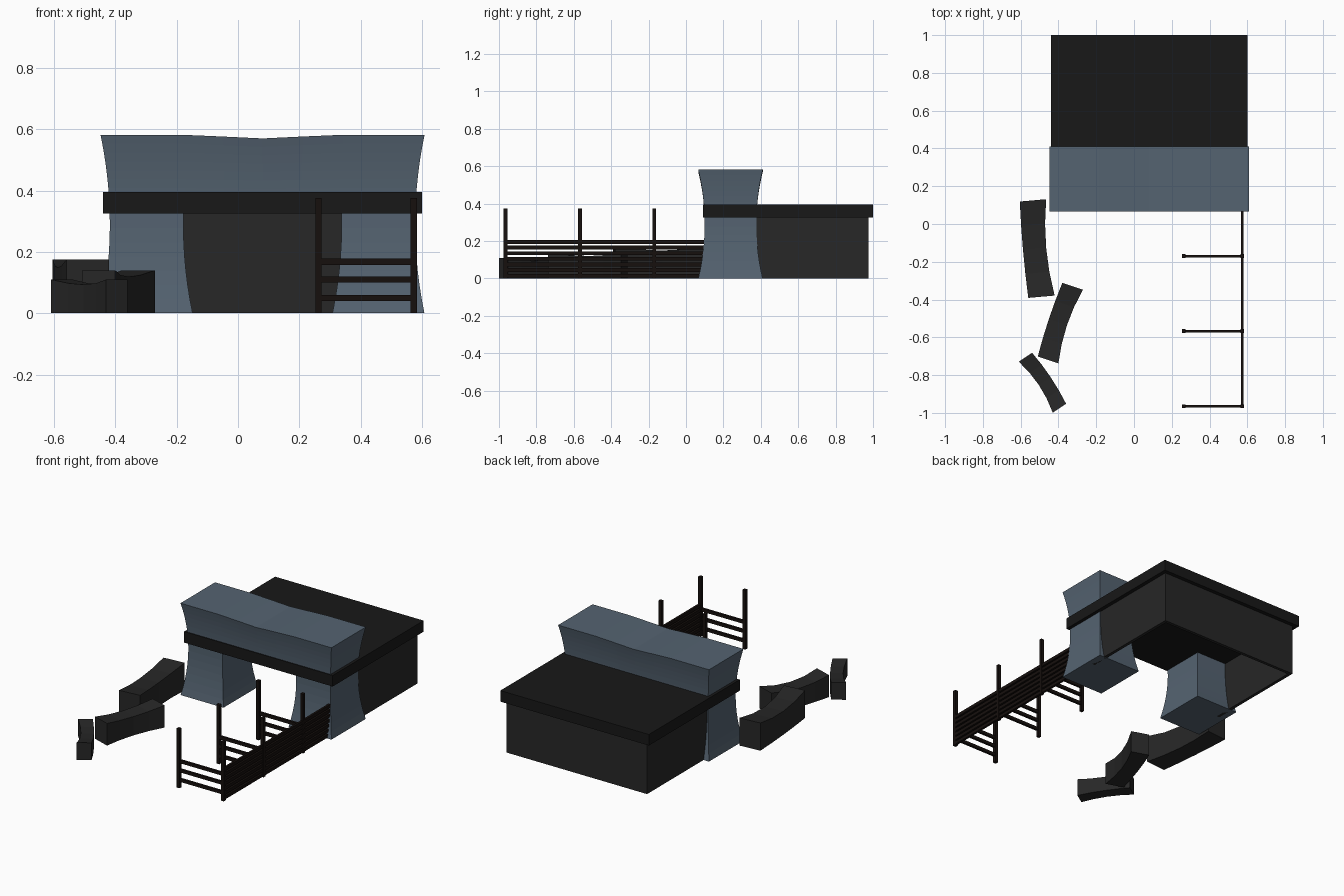
import bpy, bmesh
from mathutils import Vector

if "Cube" in bpy.data.objects:
    bpy.data.objects.remove(bpy.data.objects["Cube"])


def material(name, rgb):
    m = bpy.data.materials.new(name)
    m.diffuse_color = (*rgb, 1)
    m.use_nodes = True
    m.node_tree.nodes["Principled BSDF"].inputs["Base Color"].default_value = m.diffuse_color
    return m


STONE = material("blue_stone", (0.09, 0.125, 0.165))
ROOF = material("roof_black", (0.009, 0.009, 0.009))
WALL = material("wall_dark", (0.02, 0.02, 0.02))
WOOD = material("dark_wood", (0.008, 0.005, 0.004))


def box(name, lo, hi, mat, warp=None, cuts=0):
    """Box between two corners; optionally gridded and bent by a function."""
    bm = bmesh.new()
    bmesh.ops.create_cube(bm, size=1)
    if cuts:
        bmesh.ops.subdivide_edges(bm, edges=bm.edges[:], cuts=cuts, use_grid_fill=True)
    for v in bm.verts:
        p = Vector([a + (b - a) * (c + 0.5) for a, b, c in zip(lo, hi, v.co)])
        v.co = warp(p) if warp else p
    bmesh.ops.recalc_face_normals(bm, faces=bm.faces[:])
    me = bpy.data.meshes.new(name)
    bm.to_mesh(me)
    bm.free()
    me.materials.append(mat)
    ob = bpy.data.objects.new(name, me)
    bpy.context.collection.objects.link(ob)
    return ob


# Gate: waisted pillars and a beam that continues the same flare
GX, GY, GZ = 0.08, 0.238, 0.29


def flare(cx, half_x, half_y):
    def warp(p):
        u = ((p.z - GZ) / GZ) ** 2
        sx = (half_x - 0.03 * (1 - u)) / half_x
        sy = (half_y - 0.034 * (1 - u)) / half_y
        return Vector((cx + (p.x - cx) * sx, GY + (p.y - GY) * sy, p.z))
    return warp


for side, s in (("left", -1), ("right", 1)):
    cx = GX + s * 0.378
    box(f"gate_pillar_{side}", (cx - 0.15, GY - 0.172, 0), (cx + 0.15, GY + 0.172, 0.37),
        STONE, flare(cx, 0.15, 0.172), 7)

beam_flare = flare(GX, 0.528, 0.172)


def beam_warp(p):
    q = beam_flare(p)
    # top edge sags toward the centre
    sag = max(0, 1 - abs(p.x - GX) / 0.25)
    q.z -= 0.012 * sag * (p.z - 0.35) / 0.232
    return q


box("gate_beam", (GX - 0.528, GY - 0.172, 0.35), (GX + 0.528, GY + 0.172, 0.582),
    STONE, beam_warp, 7)

# Shelter: flat roof over three walls, open front and floor
box("roof_slab", (-0.44, 0.09, 0.325), (0.60, 1.0, 0.395), ROOF)
box("wall_back", (-0.41, 0.955, 0), (0.575, 0.975, 0.33), WALL)
box("wall_left", (-0.41, 0.30, 0), (-0.39, 0.955, 0.33), WALL)
box("wall_right", (0.555, 0.30, 0), (0.575, 0.955, 0.33), WALL)

# Fence: three stalls of posts and cross rails, closed by long side rails
for i, y in enumerate((-0.965, -0.567, -0.17)):
    for side, x in (("inner", 0.263), ("outer", 0.573)):
        box(f"fence_post_{side}_{i}", (x - 0.01, y - 0.01, 0), (x + 0.01, y + 0.01, 0.375), WOOD)
    for j, z in enumerate((0.05, 0.11, 0.168)):
        box(f"cross_rail_{i}_{j}", (0.263, y - 0.007, z - 0.01), (0.573, y + 0.007, z + 0.01), WOOD)
for j in range(7):
    z = 0.015 + 0.03 * j
    box(f"side_rail_{j}", (0.566, -0.965, z - 0.01), (0.58, 0.12, z + 0.01), WOOD)

# Rocks: curved blocks lying in a line, slightly waisted in the middle
ROCKS = [((-0.535, 0.125), (-0.49, -0.385), 0.14, 0.175, -0.014),
         ((-0.325, -0.33), (-0.455, -0.72), 0.115, 0.14, -0.014),
         ((-0.575, -0.705), (-0.395, -0.975), 0.085, 0.11, 0.015)]
for i, (a, b, w, h, bend) in enumerate(ROCKS):
    a, b = Vector((*a, 0)), Vector((*b, 0))
    d = (b - a).normalized()
    n = Vector((-d.y, d.x, 0))

    def rock_warp(p):
        m = 1 - (2 * p.x - 1) ** 2
        q = a.lerp(b, p.x) + n * (p.y * w * (1 - 0.12 * m) + bend * m)
        q.z = p.z * h * (1 - 0.15 * m)
        return q

    box(f"rock_{i}", (0, -0.5, 0), (1, 0.5, 1), WALL, rock_warp, 3)
